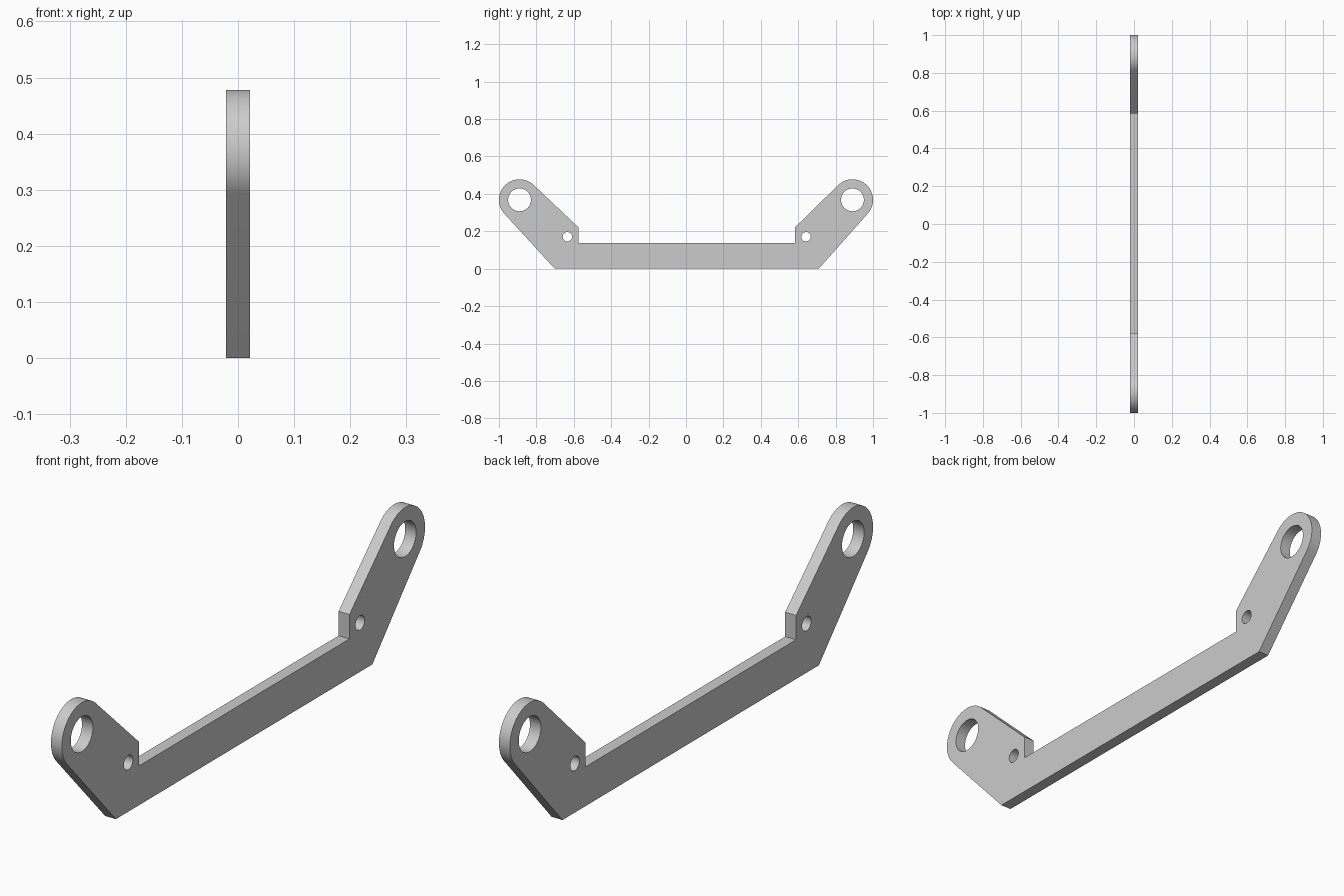
import bpy
import bmesh
from math import atan2, acos, cos, sin, pi, hypot, radians
from mathutils import Vector

cube = bpy.data.objects.get("Cube")
if cube:
    bpy.data.objects.remove(cube, do_unlink=True)

HALF_THICK = 0.021
EYE_R, EYE_HOLE_R, PIN_R = 0.11, 0.061, 0.025
EYE_Z, PIN_Z = 0.368, 0.171
STEP_TOP, BAR_TOP = 0.222, 0.137
SHIFT = 0.004  # the bar sits slightly off centre between the eyes


def circle(y, z, r, n):
    return [(y + r * cos(2 * pi * i / n), z + r * sin(2 * pi * i / n)) for i in range(n)]


def tangent_angle(point, centre, side):
    """Angle on the eye where a line from the point touches it."""
    dy, dz = point[0] - centre[0], point[1] - centre[1]
    return atan2(dz, dy) + side * acos(EYE_R / hypot(dy, dz))


def arm(sign):
    """Arm outline from the bar's step, round the eye, to the bottom corner."""
    step = sign * 0.58 + SHIFT
    top, bottom = (step, STEP_TOP), (sign * 0.706 + SHIFT, 0)
    centre = (sign * 0.89, EYE_Z)
    a = tangent_angle(top, centre, -sign)
    b = tangent_angle(bottom, centre, sign)
    # sweep over the outer side of the eye
    sweep = -sign * ((sign * (a - b)) % (2 * pi))
    n = 32
    arc = [(centre[0] + EYE_R * cos(a + sweep * i / n),
            centre[1] + EYE_R * sin(a + sweep * i / n)) for i in range(n + 1)]
    return [(step, BAR_TOP), top] + arc + [bottom]


# Outline and holes
loops = [arm(1) + arm(-1)[::-1]]
for s in (-1, 1):
    loops.append(circle(s * 0.89, EYE_Z, EYE_HOLE_R, 48))
    loops.append(circle(s * 0.638 + SHIFT, PIN_Z, PIN_R, 32))

# Fill the flat profile, then extrude it to the plate thickness
bm = bmesh.new()
edges = []
for loop in loops:
    verts = [bm.verts.new((-HALF_THICK, y, z)) for y, z in loop]
    edges += [bm.edges.new((v, verts[i - 1])) for i, v in enumerate(verts)]
bmesh.ops.triangle_fill(bm, edges=edges, use_beauty=True, normal=Vector((1, 0, 0)))
ext = bmesh.ops.extrude_face_region(bm, geom=bm.faces[:], use_keep_orig=True)
new_verts = [g for g in ext["geom"] if isinstance(g, bmesh.types.BMVert)]
bmesh.ops.translate(bm, verts=new_verts, vec=(2 * HALF_THICK, 0, 0))
bmesh.ops.recalc_face_normals(bm, faces=bm.faces[:])

mesh = bpy.data.meshes.new("bracket_plate")
bm.to_mesh(mesh)
bm.free()
plate = bpy.data.objects.new("bracket_plate", mesh)
bpy.context.collection.objects.link(plate)

# Plain grey metal
grey = bpy.data.materials.new("light_grey_metal")
grey.use_nodes = True
colour = (0.6, 0.6, 0.6, 1)
grey.diffuse_color = colour
grey.node_tree.nodes["Principled BSDF"].inputs["Base Color"].default_value = colour
mesh.materials.append(grey)

bpy.ops.object.select_all(action="DESELECT")
plate.select_set(True)
bpy.context.view_layer.objects.active = plate
bpy.ops.object.shade_smooth_by_angle(angle=radians(30))
